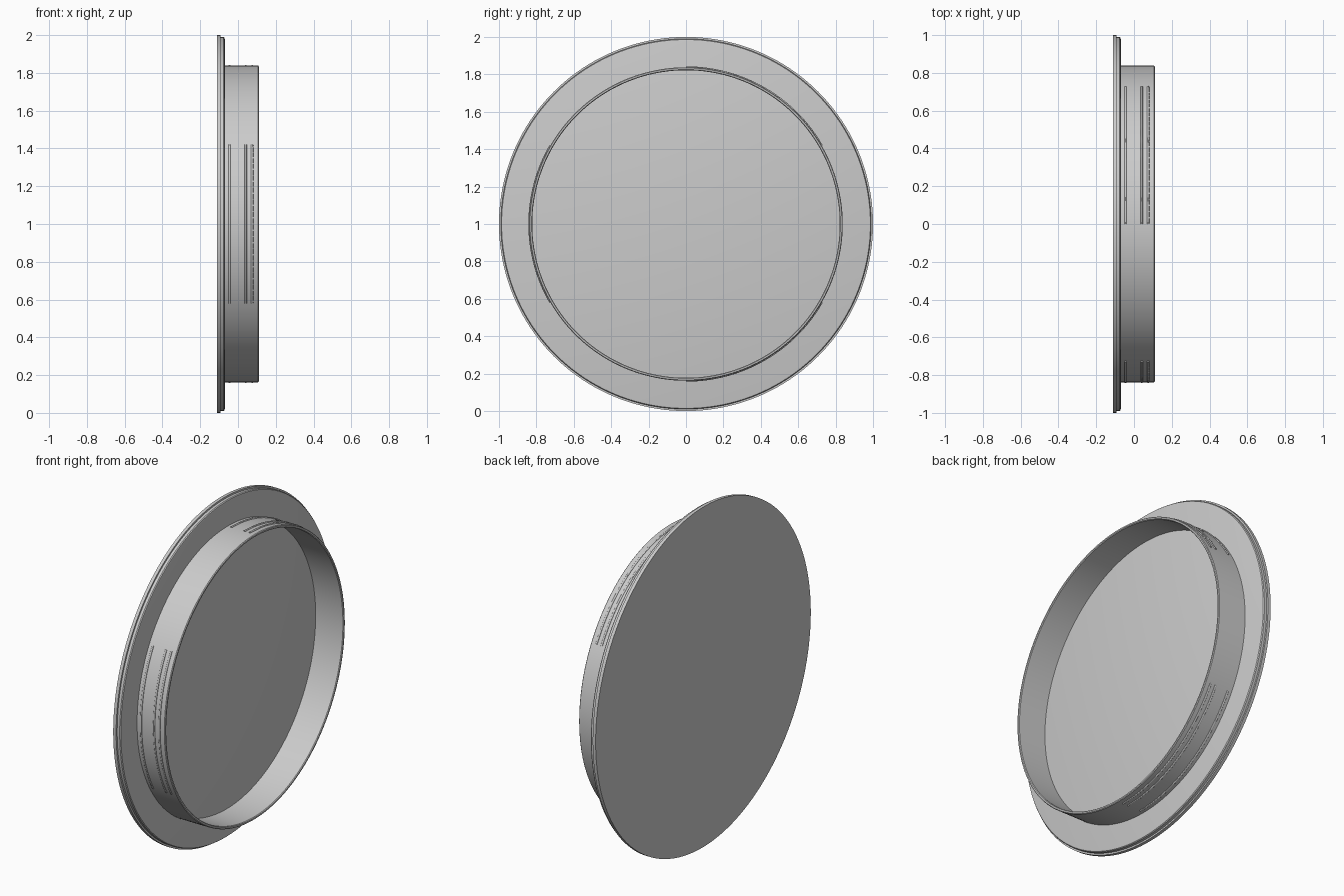
import bpy, bmesh
from math import cos, sin, pi, radians

cube = bpy.data.objects.get("Cube")
if cube:
    bpy.data.objects.remove(cube)

# One plain grey for the whole lid
grey = bpy.data.materials.new("light_grey")
grey.use_nodes = True
grey.diffuse_color = (0.6, 0.6, 0.6, 1)
grey.node_tree.nodes["Principled BSDF"].inputs["Base Color"].default_value = (0.6, 0.6, 0.6, 1)


def lathe(name, profile, start=0, end=360, steps=160, closed=False):
    """Turn an (x, radius) profile about the x axis at z = 1."""
    bm = bmesh.new()
    full = end - start == 360
    rings = []
    for i in range(steps if full else steps + 1):
        a = radians(start + (end - start) * i / steps)
        rings.append([bm.verts.new((x, r * cos(a), 1 + r * sin(a))) for x, r in profile])
    pairs = list(zip(rings, rings[1:]))
    if full:
        pairs.append((rings[-1], rings[0]))
    n = len(profile)
    for p, q in pairs:
        for j in range(n if closed else n - 1):
            k = (j + 1) % n
            bm.faces.new((p[j], p[k], q[k], q[j]))
    if full and not closed:
        # Flat discs close both ends of the profile
        bm.faces.new([r[0] for r in rings])
        bm.faces.new([r[-1] for r in rings])
    elif not full:
        bm.faces.new(rings[0])
        bm.faces.new(rings[-1])
    bmesh.ops.recalc_face_normals(bm, faces=bm.faces)
    mesh = bpy.data.meshes.new(name)
    bm.to_mesh(mesh)
    bm.free()
    mesh.materials.append(grey)
    obj = bpy.data.objects.new(name, mesh)
    bpy.context.collection.objects.link(obj)
    bpy.ops.object.select_all(action='DESELECT')
    obj.select_set(True)
    bpy.context.view_layer.objects.active = obj
    bpy.ops.object.shade_smooth_by_angle(angle=radians(30))
    return obj


# Flat cover plate with a stepped, softened rim
lathe("cover_plate", [(-0.112, 1.0), (-0.093, 1.0), (-0.093, 0.99), (-0.077, 0.99),
                      (-0.072, 0.986), (-0.07, 0.978)])

# Thin collar that plugs into the opening
lathe("collar", [(-0.08, 0.838), (0.107, 0.838), (0.111, 0.834), (0.111, 0.826),
                 (0.107, 0.822), (-0.08, 0.822)], closed=True)

# Three groups of half-round grip ribs around the collar
for group, start in enumerate((30, 150, 270)):
    for row, x in enumerate((-0.045, 0.041, 0.075)):
        bead = [(x + 0.006 * cos(pi * i / 6), 0.837 + 0.006 * sin(pi * i / 6)) for i in range(7)]
        lathe(f"grip_rib_{group + 1}_{row + 1}", bead, start, start + 60, 40, closed=True)
